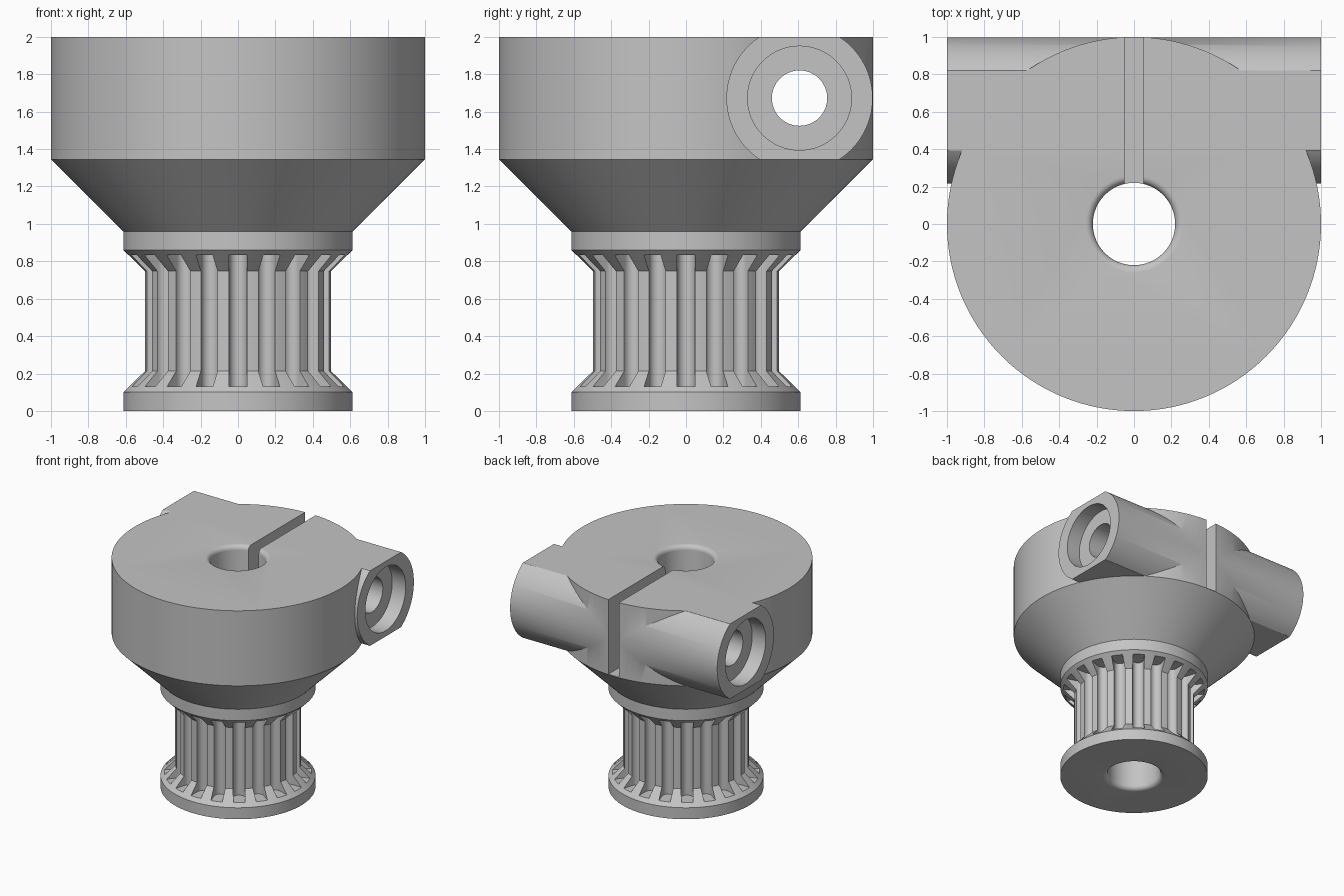
import bpy, bmesh, math
from mathutils import Matrix, Vector

cube = bpy.data.objects.get("Cube")
if cube:
    bpy.data.objects.remove(cube, do_unlink=True)

grey = bpy.data.materials.new("plain grey")
grey.use_nodes = True
COLOUR = (0.55, 0.55, 0.55, 1)
grey.diffuse_color = COLOUR
grey.node_tree.nodes["Principled BSDF"].inputs["Base Color"].default_value = COLOUR


def loft(bm, rings):
    """Closed solid skinned through rings of equal length."""
    loops = [[bm.verts.new(p) for p in ring] for ring in rings]
    for a, b in zip(loops, loops[1:]):
        for i in range(len(a)):
            j = (i + 1) % len(a)
            bm.faces.new((a[i], a[j], b[j], b[i]))
    bm.faces.new(loops[0][::-1])
    bm.faces.new(loops[-1])


def make(name, solids):
    bm = bmesh.new()
    for rings in solids:
        loft(bm, rings)
    bmesh.ops.recalc_face_normals(bm, faces=bm.faces)
    mesh = bpy.data.meshes.new(name)
    bm.to_mesh(mesh)
    bm.free()
    mesh.materials.append(grey)
    obj = bpy.data.objects.new(name, mesh)
    bpy.context.collection.objects.link(obj)
    return obj


def lathe(profile, segments=128, matrix=Matrix()):
    """Rings of (radius, height) pairs around the z axis."""
    turn = [math.tau * i / segments for i in range(segments)]
    return [[matrix @ Vector((r * math.cos(t), r * math.sin(t), z)) for t in turn]
            for r, z in profile]


def combine(target, tool, operation):
    mod = target.modifiers.new(operation.lower(), 'BOOLEAN')
    mod.operation = operation
    mod.solver = 'EXACT'
    mod.object = tool
    bpy.context.view_layer.objects.active = target
    bpy.ops.object.modifier_apply(modifier=mod.name)


# Main dimensions
FLANGE, TOOTH, HUB = 0.613, 0.5, 1.0
NECK_Z, HUB_Z, TOP = 0.96, 1.345, 2.0
BAR_Y, BAR_Z, BAR_R = 0.607, 1.6725, 0.391
BORE, FILLET = 0.22, 0.04

# Pulley with two flanges and conical flares onto the teeth
pulley = make("toothed_pulley", [lathe([
    (FLANGE, 0), (FLANGE, 0.1), (TOOTH, 0.213), (TOOTH, 0.747),
    (FLANGE, 0.86), (FLANGE, NECK_Z)])])

# Round-bottomed grooves between the teeth
TEETH, HALF, CENTRE = 20, 0.047, 0.487
arc = [math.pi * (0.5 + i / 10) for i in range(11)]
groove = [(0.75, -HALF), (0.75, HALF)] + [
    (CENTRE + HALF * math.cos(a), HALF * math.sin(a)) for a in arc]
grooves = []
for k in range(TEETH):
    spin = Matrix.Rotation(math.tau * k / TEETH, 4, 'Z')
    grooves.append([[spin @ Vector((x, y, z)) for x, y in groove] for z in (0.13, 0.833)])
groove_cutter = make("groove_cutter", grooves)
combine(pulley, groove_cutter, 'DIFFERENCE')

# Clamp hub: cone below a wide drum
hub = make("clamp_hub", [lathe([(FLANGE, NECK_Z), (HUB, HUB_Z), (HUB, TOP)])])

# Cross bar for the clamp screw, flat above and below
limit = math.asin((TOP - BAR_Z) / BAR_R)
half_arc = [limit * (i / 16 - 1) for i in range(33)]
section = [(BAR_R * math.cos(a), BAR_R * math.sin(a)) for a in half_arc]
section += [(-y, -z) for y, z in section]
bar = make("clamp_bar", [[[(x, BAR_Y + y, BAR_Z + z) for y, z in section]
                          for x in (-HUB, HUB)]])
combine(hub, bar, 'UNION')

# Clamping slot
slot = make("slot_cutter", [[[(x, y, z) for x, y in
             ((-0.05, 0), (0.05, 0), (0.05, 1.1), (-0.05, 1.1))] for z in (HUB_Z + 0.004, 2.1)]])
combine(hub, slot, 'DIFFERENCE')

# Screw hole with a counterbore at each end
along_x = Matrix.Translation((0, BAR_Y, BAR_Z)) @ Matrix.Rotation(math.pi / 2, 4, 'Y')
screw = make("screw_cutter", [lathe([
    (0.278, -1.1), (0.278, -0.87), (0.148, -0.87),
    (0.148, 0.87), (0.278, 0.87), (0.278, 1.1)], 64, along_x)])
combine(hub, screw, 'DIFFERENCE')

# Central bore with rounded mouths
mouth = []
for i in range(7):
    a = math.pi / 2 * i / 6
    mouth.append((BORE + FILLET * (1 - math.cos(a)), FILLET * (1 - math.sin(a))))
lower = [(BORE + FILLET, -0.1)] + mouth[::-1]
upper = [(r, TOP - z) for r, z in lower[::-1]]
bore = make("bore_cutter", [lathe(lower + upper, 64)])
for part in (pulley, hub):
    combine(part, bore, 'DIFFERENCE')

# Remove the cutters and smooth the curved faces
for tool in (groove_cutter, bar, slot, screw, bore):
    bpy.data.objects.remove(tool, do_unlink=True)
bpy.ops.object.select_all(action='DESELECT')
for part in (pulley, hub):
    part.data.materials.clear()
    part.data.materials.append(grey)
    for face in part.data.polygons:
        face.material_index = 0
    part.select_set(True)
bpy.context.view_layer.objects.active = hub
bpy.ops.object.shade_smooth_by_angle(angle=math.radians(30))
